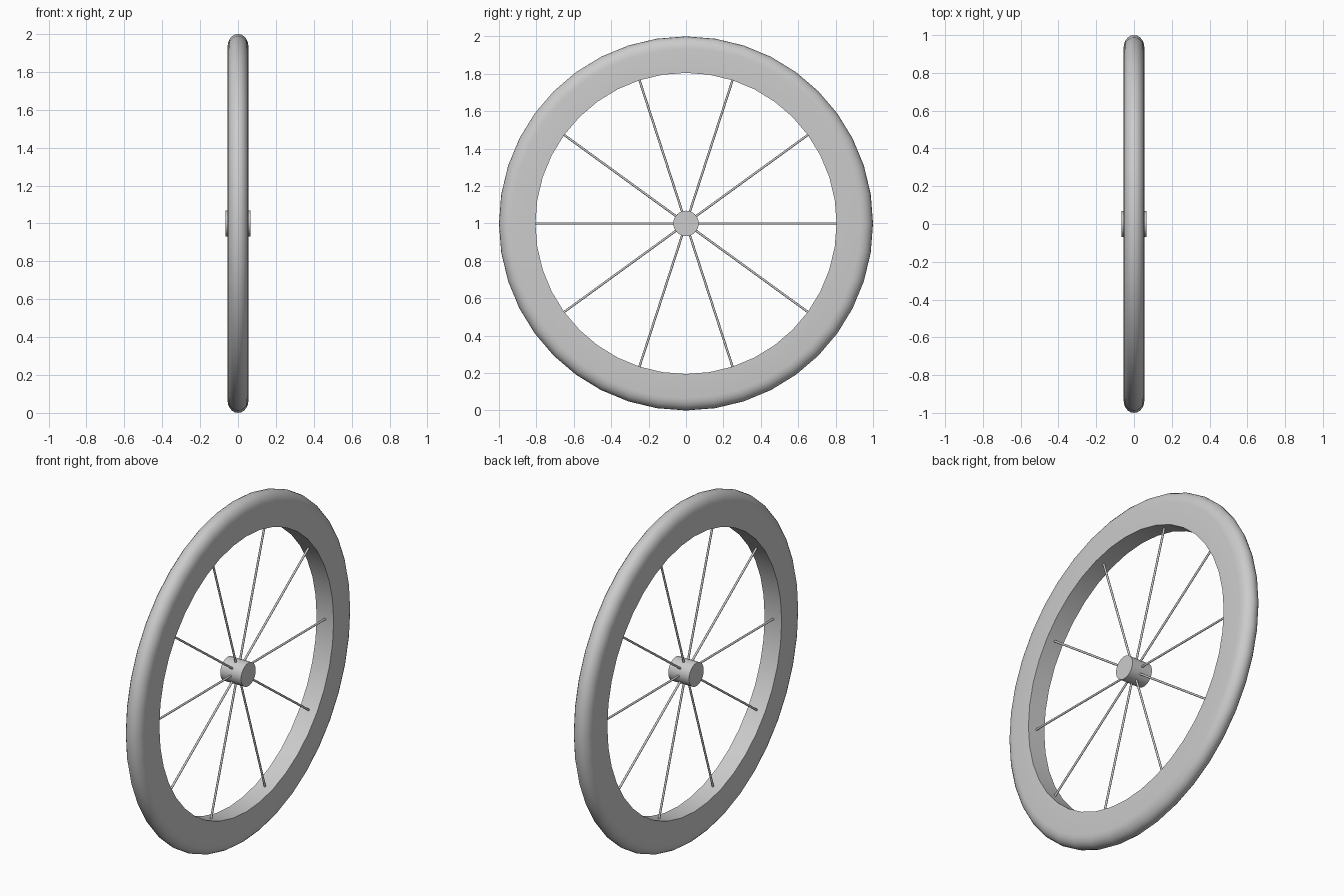
import bpy, bmesh, math
from mathutils import Matrix, Vector

if "Cube" in bpy.data.objects:
    bpy.data.objects.remove(bpy.data.objects["Cube"])

CENTRE = Vector((0, 0, 1))
HALF_W, R_IN, R_OUT, ROUND = 0.055, 0.805, 1.0, 0.065
SEGMENTS = 40


def finish(bm, name, angle=35):
    bmesh.ops.recalc_face_normals(bm, faces=bm.faces)
    mesh = bpy.data.meshes.new(name)
    bm.to_mesh(mesh)
    bm.free()
    ob = bpy.data.objects.new(name, mesh)
    bpy.context.collection.objects.link(ob)
    bpy.ops.object.select_all(action='DESELECT')
    ob.select_set(True)
    bpy.context.view_layer.objects.active = ob
    bpy.ops.object.shade_smooth_by_angle(angle=math.radians(angle))
    return ob


def rod(name, a, b, radius, sides):
    axis = b - a
    bm = bmesh.new()
    bmesh.ops.create_cone(
        bm, cap_ends=True, segments=sides, radius1=radius, radius2=radius,
        depth=axis.length,
        matrix=Matrix.Translation((a + b) / 2) @ axis.to_track_quat('Z', 'Y').to_matrix().to_4x4())
    return finish(bm, name, 50)


# Tyre: flat side walls with a rounded tread, swept around the axle
profile = [(-HALF_W, R_IN)]
for i in range(11):
    t = math.pi * i / 10
    profile.append((-HALF_W * math.cos(t), R_OUT - ROUND + ROUND * math.sin(t)))
profile.append((HALF_W, R_IN))

bm = bmesh.new()
rings = []
for s in range(SEGMENTS):
    a = 2 * math.pi * s / SEGMENTS
    rings.append([bm.verts.new(CENTRE + Vector((x, r * math.cos(a), r * math.sin(a))))
                  for x, r in profile])
n = len(profile)
for s in range(SEGMENTS):
    p, q = rings[s], rings[(s + 1) % SEGMENTS]
    for i in range(n):
        j = (i + 1) % n
        bm.faces.new((p[i], p[j], q[j], q[i]))
finish(bm, "tyre")

# Hub
rod("hub", CENTRE - Vector((0.067, 0, 0)), CENTRE + Vector((0.067, 0, 0)), 0.068, 32)

# Ten spokes from hub to rim
for k in range(10):
    a = math.radians(36 * k)
    d = Vector((0, math.cos(a), math.sin(a)))
    rod(f"spoke_{k + 1}", CENTRE + d * 0.06, CENTRE + d * 0.81, 0.006, 12)
